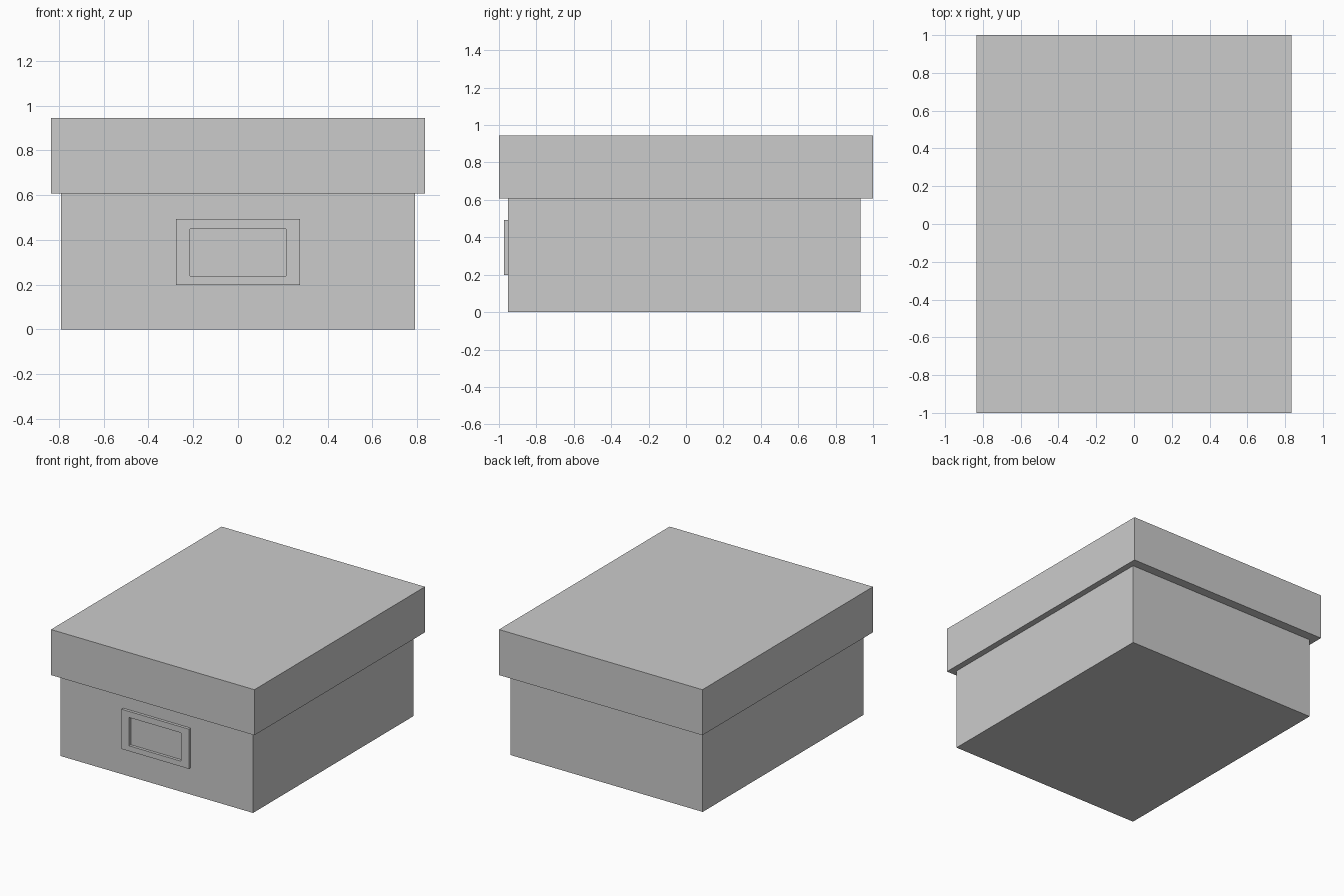
import bpy, bmesh

if "Cube" in bpy.data.objects:
    bpy.data.objects.remove(bpy.data.objects["Cube"])


def box(name, lo, hi):
    """Axis-aligned box between two corners."""
    bm = bmesh.new()
    bmesh.ops.create_cube(bm, size=1)
    for v in bm.verts:
        v.co = [(a + b) / 2 + c * (b - a) for a, b, c in zip(lo, hi, v.co)]
    return finish(name, bm)


def finish(name, bm):
    bmesh.ops.recalc_face_normals(bm, faces=bm.faces)
    mesh = bpy.data.meshes.new(name)
    bm.to_mesh(mesh)
    bm.free()
    ob = bpy.data.objects.new(name, mesh)
    bpy.context.collection.objects.link(ob)
    return ob


def window_frame(name, outer, inner, y_front, y_back):
    """Rectangular frame with an open window; rectangles are (half width, z low, z high)."""
    bm = bmesh.new()
    rings = []
    for (w, z0, z1), y in ((outer, y_back), (outer, y_front), (inner, y_front), (inner, y_back)):
        rings.append([bm.verts.new((x, y, z)) for x, z in ((-w, z0), (w, z0), (w, z1), (-w, z1))])
    for a, b in zip(rings, rings[1:] + rings[:1]):
        for i in range(4):
            j = (i + 1) % 4
            bm.faces.new((a[i], a[j], b[j], b[i]))
    return finish(name, bm)


# Box body and overhanging lid
box("box_body", (-0.79, -0.952, 0), (0.79, 0.932, 0.607))
box("lid", (-0.835, -1, 0.607), (0.835, 1, 0.945))

# Label holder on the front
window_frame("label_holder", (0.277, 0.198, 0.493), (0.214, 0.238, 0.448), -0.973, -0.952)
